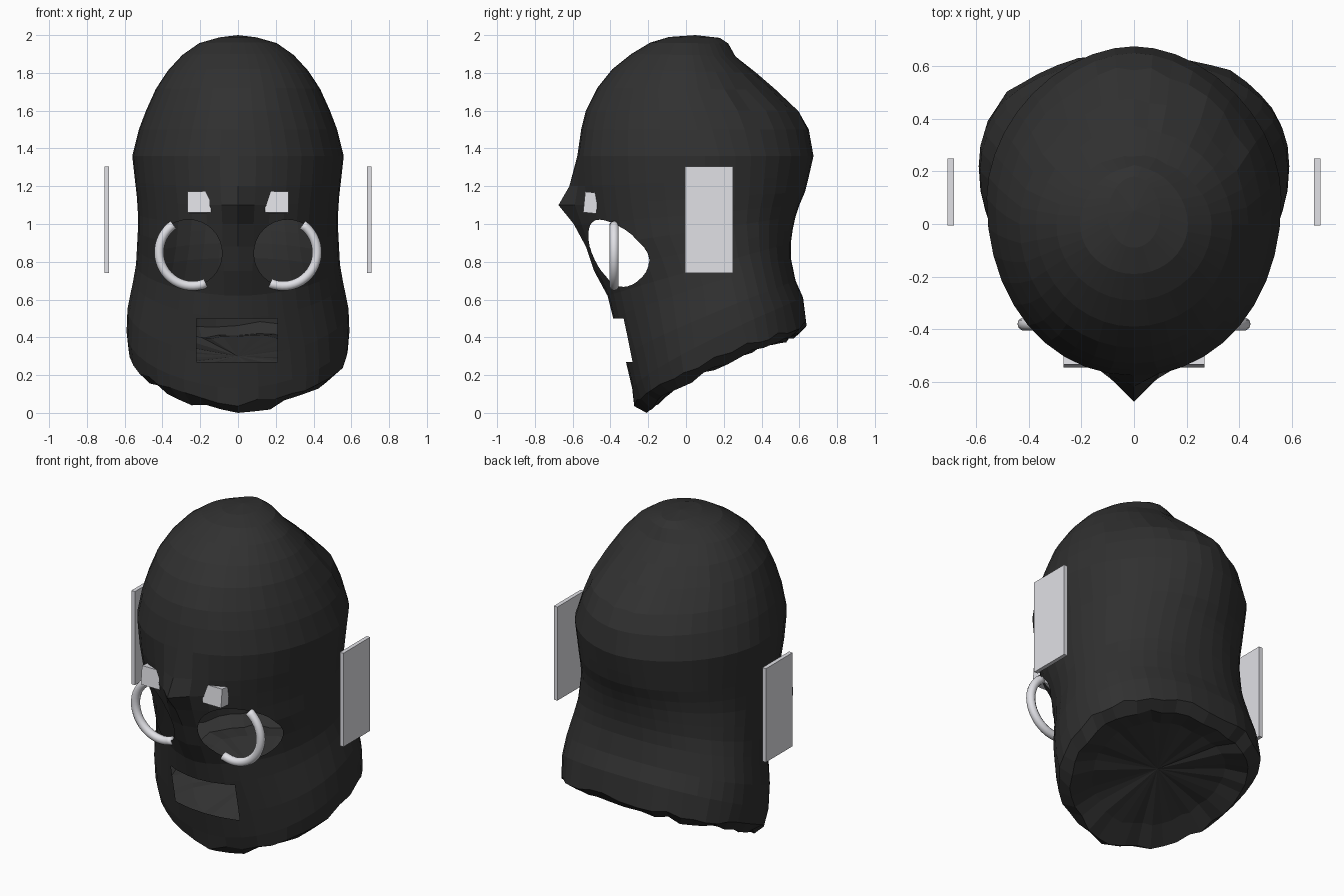
import bpy, bmesh, math, random
from mathutils import Matrix, Vector

if "Cube" in bpy.data.objects:
    bpy.data.objects.remove(bpy.data.objects["Cube"])

random.seed(4)
SEGS = 40


def material(name, rgb):
    m = bpy.data.materials.new(name)
    m.diffuse_color = (*rgb, 1)
    m.use_nodes = True
    m.node_tree.nodes["Principled BSDF"].inputs["Base Color"].default_value = m.diffuse_color
    return m


black = material("charcoal", (0.03, 0.03, 0.03))
silver = material("silver", (0.75, 0.75, 0.79))
cut_mat = material("cutter", (1, 0, 0))


def finish(bm, name, mat, smooth=False):
    bmesh.ops.recalc_face_normals(bm, faces=bm.faces)
    me = bpy.data.meshes.new(name)
    bm.to_mesh(me)
    bm.free()
    me.materials.append(mat)
    ob = bpy.data.objects.new(name, me)
    bpy.context.collection.objects.link(ob)
    if smooth:
        me.shade_smooth()
    return ob


def add_box(bm, center, size, tilt=0.0):
    mat = Matrix.Translation(center) @ Matrix.Rotation(tilt, 4, 'X') @ Matrix.Diagonal((*size, 1))
    bmesh.ops.create_cube(bm, size=1, matrix=mat)


# Mask rings: front z, back z, front y, back y, half width, y of widest point, front squareness
rings = [
    (0.00, 0.41, -0.20, 0.59, 0.52, 0.22, 2.1),
    (0.05, 0.47, -0.27, 0.64, 0.58, 0.25, 2.2),
    (0.13, 0.61, -0.285, 0.62, 0.59, 0.22, 2.2),
    (0.30, 0.70, -0.325, 0.58, 0.585, 0.20, 2.1),
    (0.50, 0.82, -0.385, 0.555, 0.555, 0.17, 1.9),
    (0.62, 0.90, -0.41, 0.555, 0.54, 0.14, 1.85),
    (0.75, 0.97, -0.45, 0.565, 0.535, 0.12, 1.9),
    (0.88, 1.04, -0.505, 0.58, 0.53, 0.10, 2.0),
    (1.00, 1.10, -0.54, 0.60, 0.53, 0.10, 2.0),
    (1.10, 1.17, -0.555, 0.63, 0.535, 0.10, 2.05),
    (1.20, 1.25, -0.565, 0.65, 0.545, 0.10, 2.1),
    (1.36, 1.36, -0.575, 0.675, 0.56, 0.10, 2.1),
    (1.50, 1.50, -0.555, 0.65, 0.525, 0.06, 2.05),
    (1.60, 1.60, -0.53, 0.59, 0.487, 0.03, 2.0),
    (1.72, 1.71, -0.47, 0.47, 0.435, 0.0, 2.0),
    (1.82, 1.80, -0.39, 0.37, 0.373, 0.0, 2.0),
    (1.90, 1.89, -0.29, 0.26, 0.295, 0.0, 2.0),
    (1.96, 1.955, -0.19, 0.22, 0.205, 0.0, 2.0),
    (1.99, 1.985, -0.09, 0.18, 0.10, 0.04, 2.0),
]

bm = bmesh.new()
loops = []
for i, (zf, zb, yf, yb, w, yw, sq) in enumerate(rings):
    loop = []
    bend = 0.7 + 0.3 * min(1, i / 6)          # lower rings sweep up sharply behind the chin
    back_sq = max(1.85, 2.35 - 0.045 * i)
    for s in range(SEGS):
        a = math.tau * s / SEGS
        e = 2 / (sq if math.cos(a) > 0 else back_sq)
        sn = math.copysign(abs(math.sin(a)) ** e, math.sin(a))
        c = math.copysign(abs(math.cos(a)) ** e, math.cos(a))
        x = w * sn
        y = yw - (yw - yf) * c if c > 0 else yw - (yb - yw) * c
        z = zf + (zb - zf) * min(1, max(0, (y - yf) / (yb - yf))) ** bend
        # pointed nose ridge at the brow, broader muzzle below it
        if c > 0:
            y -= 0.12 * math.exp(-((z - 1.1) / 0.11) ** 2 - (x / 0.085) ** 2)
            y -= 0.04 * math.exp(-((z - 0.79) / 0.12) ** 2 - (x / 0.12) ** 2)
        # ragged lower rim and uneven patch on the crown's back
        if i < 2:
            z = max(0.0, z + random.uniform(-0.015, 0.015))
            y += random.uniform(-0.01, 0.01)
        elif 1.55 < z < 1.97 and y > 0.2:
            k = 1 + random.uniform(-0.015, 0.02)
            x, y = x * k, y * k
        loop.append(bm.verts.new((x, y, z)))
    loops.append(loop)
# recessed lip under the rim
center = Vector((0, 0.2, 0.27))
lip = [bm.verts.new(center.lerp(v.co, 0.75) + Vector((0, 0, 0.03))) for v in loops[0]]
loops.insert(0, lip)
for lo, hi in zip(loops, loops[1:]):
    for s in range(SEGS):
        t = (s + 1) % SEGS
        bm.faces.new((lo[s], lo[t], hi[t], hi[s]))
# crown point and underside
for loop, tip in ((loops[0], (0, 0.2, 0.3)), (loops[-1], (0, 0.05, 2.0))):
    p = bm.verts.new(tip)
    for s in range(SEGS):
        bm.faces.new((loop[s], loop[(s + 1) % SEGS], p))
mask = finish(bm, "mask_shell", black)

# Eye and mouth openings
bm = bmesh.new()
for sx in (-1, 1):
    bmesh.ops.create_cone(bm, cap_ends=True, segments=32, radius1=0.178, radius2=0.178, depth=1.0,
                          matrix=Matrix.Translation((sx * 0.262, -0.55, 0.845)) @ Matrix.Rotation(math.pi / 2, 4, 'X'))
add_box(bm, (-0.005, -0.6, 0.385), (0.43, 0.9, 0.23))
cutter = finish(bm, "opening_cutter", cut_mat)
cutter.hide_render = True

mod = mask.modifiers.new("openings", 'BOOLEAN')
mod.operation = 'DIFFERENCE'
mod.solver = 'EXACT'
mod.material_mode = 'TRANSFER'
mod.object = cutter
bpy.context.view_layer.objects.active = mask
bpy.ops.object.modifier_apply(modifier=mod.name)
bpy.data.objects.remove(cutter)

# Remove the cut walls so the mask is a hollow thin shell
me = mask.data
cut_slots = [i for i, m in enumerate(me.materials) if m == cut_mat]
bm = bmesh.new()
bm.from_mesh(me)
bmesh.ops.delete(bm, geom=[f for f in bm.faces if f.material_index in cut_slots], context='FACES')
for f in bm.faces:
    f.material_index = 0
bm.to_mesh(me)
bm.free()
me.materials.clear()
me.materials.append(black)
bpy.data.materials.remove(cut_mat)

for sx, side in ((-1, "left"), (1, "right")):
    # Flat panel floating beside the head
    bm = bmesh.new()
    add_box(bm, (sx * 0.696, 0.122, 1.022), (0.024, 0.255, 0.565))
    finish(bm, side + "_side_panel", silver)

    # Small block beside the brow
    bm = bmesh.new()
    add_box(bm, (sx * 0.205, -0.504, 1.113), (0.125, 0.07, 0.11), -0.1)
    finish(bm, side + "_brow_block", silver)

    # Open ring around the eye
    bm = bmesh.new()
    arc, tube = [], 10
    for k in range(25):
        a = math.radians(-113 + 168 * k / 24)
        loop = []
        for j in range(tube):
            b = math.tau * j / tube
            r = 0.178 + 0.025 * math.cos(b)
            loop.append(bm.verts.new((sx * (0.24 + r * math.cos(a)), -0.38 + 0.025 * math.sin(b),
                                      0.85 + r * math.sin(a))))
        arc.append(loop)
    for lo, hi in zip(arc, arc[1:]):
        for j in range(tube):
            n = (j + 1) % tube
            bm.faces.new((lo[j], lo[n], hi[n], hi[j]))
    bm.faces.new(arc[0])
    bm.faces.new(arc[-1])
    finish(bm, side + "_eye_ring", silver, smooth=True)
